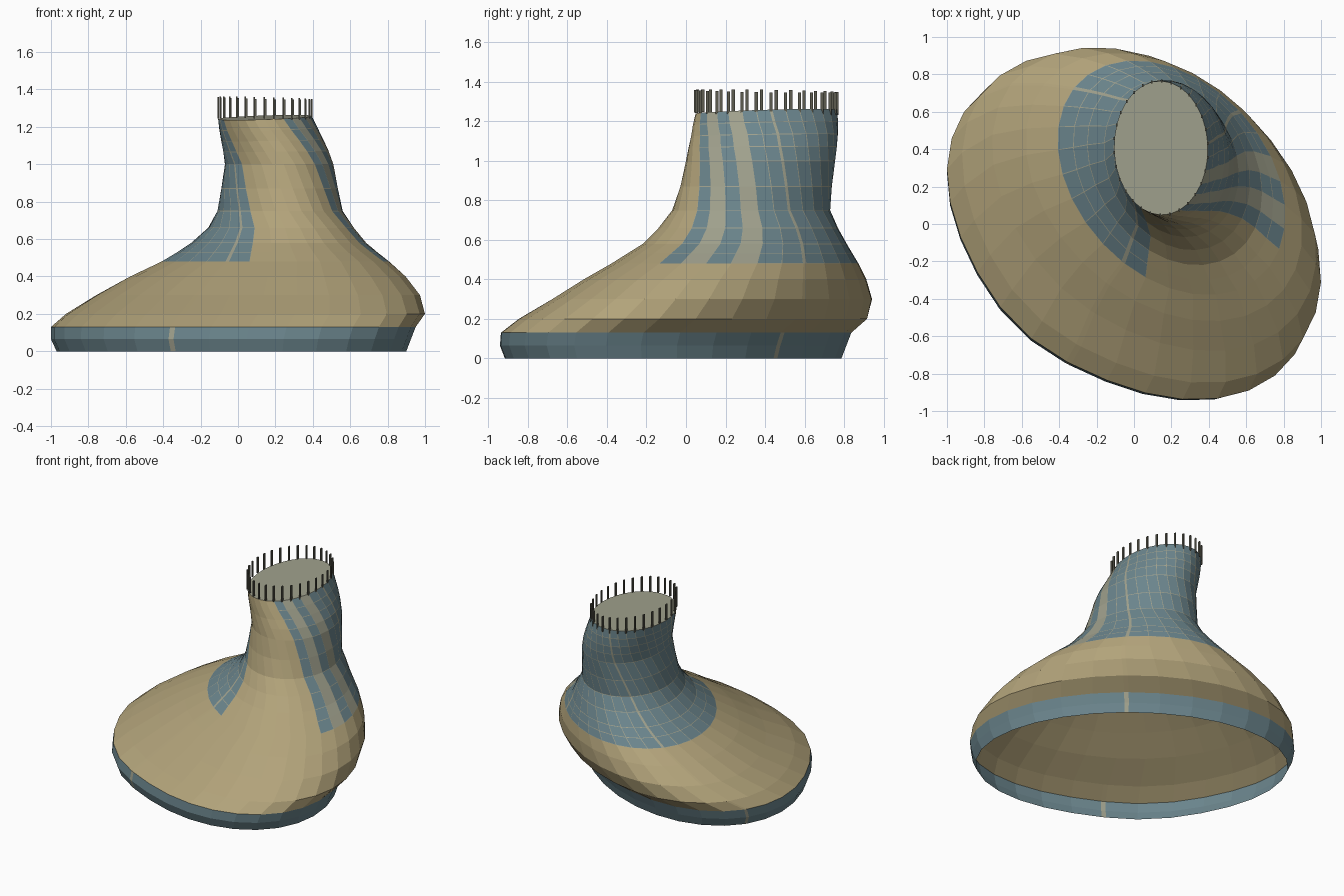
import bpy, bmesh, math
from mathutils import Vector

if "Cube" in bpy.data.objects:
    bpy.data.objects.remove(bpy.data.objects["Cube"])


def material(name, rgb):
    m = bpy.data.materials.new(name)
    m.diffuse_color = (*rgb, 1)
    m.use_nodes = True
    m.node_tree.nodes["Principled BSDF"].inputs["Base Color"].default_value = m.diffuse_color
    return m


TAN = material("warm tan", (0.445, 0.366, 0.195))
TEAL = material("slate teal", (0.147, 0.235, 0.266))
PALE = material("pale grey green", (0.352, 0.356, 0.266))
DARK = material("dark olive", (0.11, 0.108, 0.08))

# Tower sections: z, x min, x max, y min, y max, skew, twist in degrees
ROWS = [
    (0.00, -0.97, 0.90, -0.92, 0.79, -0.37, 6),
    (0.065, -1.00, 0.925, -0.945, 0.815, -0.37, 6),
    (0.13, -1.00, 0.95, -0.94, 0.84, -0.37, 6),
    (0.20, -0.92, 1.00, -0.85, 0.92, -0.36, 5),
    (0.30, -0.76, 0.975, -0.68, 0.945, -0.36, 3),
    (0.40, -0.58, 0.90, -0.52, 0.915, -0.34, 1),
    (0.48, -0.41, 0.81, -0.38, 0.875, -0.32, 0),
    (0.53, -0.325, 0.745, -0.30, 0.845, -0.29, -2),
    (0.58, -0.25, 0.685, -0.22, 0.815, -0.26, -4),
    (0.66, -0.16, 0.62, -0.14, 0.77, -0.21, -8),
    (0.75, -0.11, 0.56, -0.07, 0.73, -0.16, -15),
    (0.87, -0.09, 0.535, -0.03, 0.74, -0.13, -22),
    (1.00, -0.07, 0.51, 0.00, 0.755, -0.10, -30),
    (1.07, -0.08, 0.485, 0.012, 0.765, -0.08, -35),
    (1.13, -0.09, 0.455, 0.025, 0.77, -0.06, -39),
    (1.19, -0.10, 0.425, 0.035, 0.77, -0.04, -44),
    (1.25, -0.107, 0.395, 0.048, 0.765, -0.02, -48),
]
SEGS = 30
SEAMS = (6, 14, 22)          # bays that start with a wide joint


def section_point(row, degrees):
    """Point on a skewed ellipse, fuller at the front left near the ground."""
    z, x0, x1, y0, y1, skew, twist = row
    t = math.radians(degrees + twist)
    c, s = math.cos(t), math.sin(t)
    x = (x1 - x0) / 2 * c
    y = (y1 - y0) / 2 * (skew * c + math.sqrt(1 - skew * skew) * s)
    facing = max(0, math.cos(math.atan2(y, x) - math.radians(222)))
    bulge = 1 + 0.045 * facing ** 8 * max(0, min(1, (0.4 - z) / 0.2))
    tilt = max(0, (z - 1.0) / 0.25)
    z += tilt * (0.035 * x + 0.03 * y)
    return Vector(((x0 + x1) / 2 + x * bulge, (y0 + y1) / 2 + y * bulge, z))


def build(name, bm, mats):
    me = bpy.data.meshes.new(name)
    bm.to_mesh(me)
    bm.free()
    for m in mats:
        me.materials.append(m)
    ob = bpy.data.objects.new(name, me)
    bpy.context.collection.objects.link(ob)
    return ob


# Bay edges: (angle, bay number, is joint)
edges = []
for k in range(SEGS):
    a = -19 + 12 * k
    if k in SEAMS:
        edges += [(a - 0.8, k, True), (a + 0.8, k, False)]
    else:
        edges.append((a, k, False))


def colour(z, bay, joint):
    """0 tan, 1 teal, 2 pale"""
    if z < 0.13:
        return 2 if joint else 1
    if z < 0.47 or bay > 22:
        return 0
    return 2 if joint or bay in (1, 3) else 1


# Tower shell, open below
bm = bmesh.new()
rings = [[bm.verts.new(section_point(r, e[0])) for e in edges] for r in ROWS]
n = len(edges)
base_panels, tower_panels = [], []
for i in range(len(ROWS) - 1):
    for j, (_, bay, joint) in enumerate(edges):
        q = (j + 1) % n
        f = bm.faces.new((rings[i][j], rings[i][q], rings[i + 1][q], rings[i + 1][j]))
        f.material_index = colour(ROWS[i][0], bay, joint)
        if f.material_index == 1:
            (base_panels if i < 2 else tower_panels).append(f)

# Thin joints around the teal panels
for panels, width in ((base_panels, 0.0035), (tower_panels, 0.0022)):
    rim = bmesh.ops.inset_individual(bm, faces=panels, thickness=width,
                                     use_even_offset=True)
    for f in rim["faces"]:
        f.material_index = 2
build("tower_shell", bm, (TAN, TEAL, PALE))

# Flat roof
bm = bmesh.new()
bm.faces.new([bm.verts.new(section_point(ROWS[-1], e[0])) for e in edges])
build("roof", bm, (PALE,))

# Ring of slim posts around the roof edge
bm = bmesh.new()
for k in range(SEGS):
    p = section_point(ROWS[-1], -19 + 12 * k)
    made = bmesh.ops.create_cube(bm, size=1)
    for v in made["verts"]:
        v.co = Vector((v.co.x * 0.008, v.co.y * 0.016, v.co.z * 0.115))
        v.co += p + Vector((0, 0, 0.047 - 0.06 * (p.x - 0.14) - 0.045 * (p.y - 0.4)))
build("roof_posts", bm, (DARK,))
